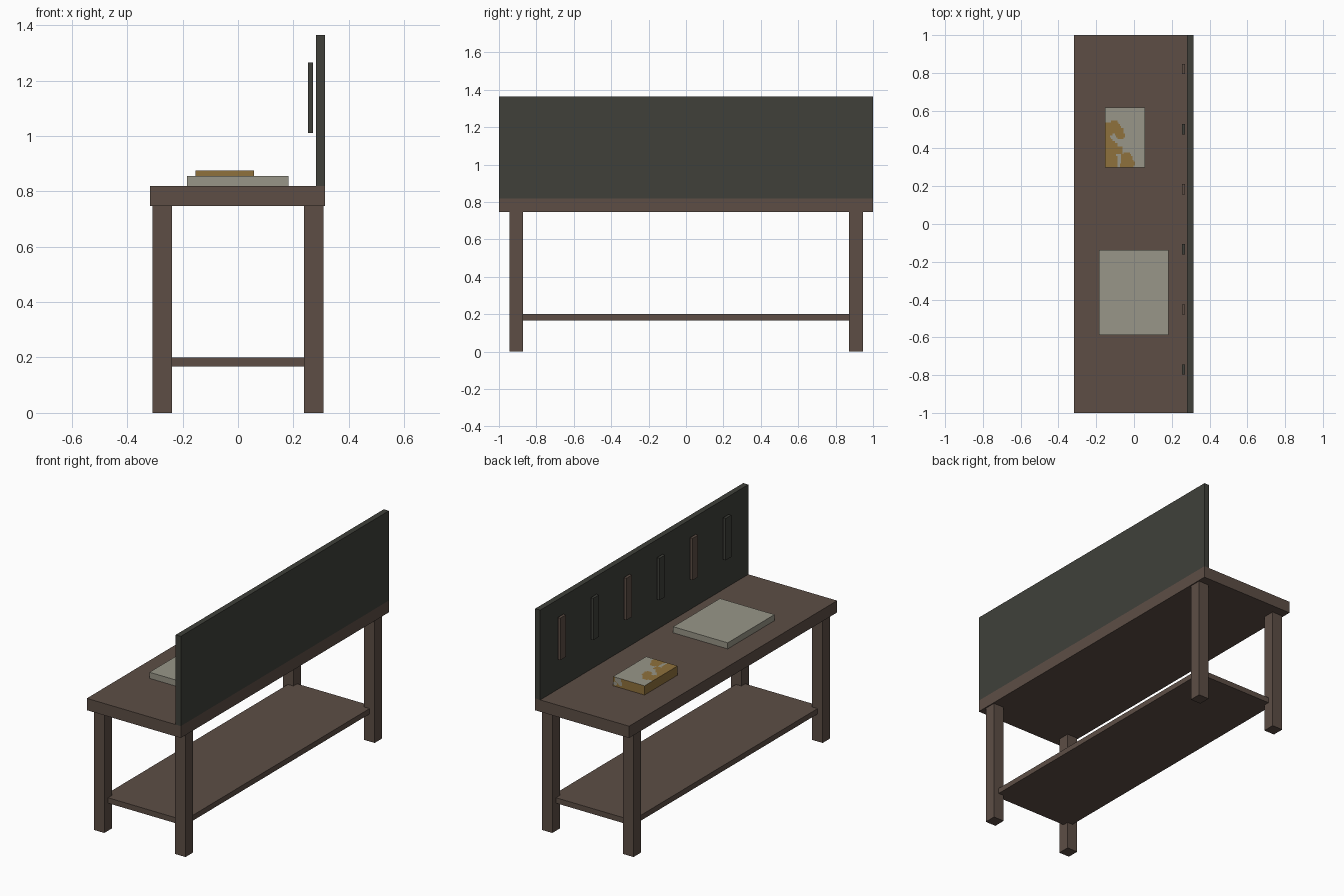
import bpy, bmesh
from mathutils import Vector

cube = bpy.data.objects.get("Cube")
if cube:
    bpy.data.objects.remove(cube, do_unlink=True)


def material(name, rgb):
    m = bpy.data.materials.new(name)
    m.use_nodes = True
    m.diffuse_color = (*rgb, 1)
    bsdf = next(n for n in m.node_tree.nodes if n.type == 'BSDF_PRINCIPLED')
    bsdf.inputs["Base Color"].default_value = (*rgb, 1)
    return m


wood = material("brown wood", (0.109, 0.076, 0.060))
dark = material("dark panel", (0.050, 0.051, 0.042))
grey = material("pale grey", (0.314, 0.305, 0.246))
gold = material("ochre", (0.275, 0.165, 0.045))


def box(name, mat, x, y, z, cuts=0):
    """Box spanning the given (low, high) ranges."""
    bm = bmesh.new()
    bmesh.ops.create_cube(bm, size=1)
    if cuts:
        bmesh.ops.subdivide_edges(bm, edges=bm.edges[:], cuts=cuts, use_grid_fill=True)
    for v in bm.verts:
        v.co = Vector([(lo + hi) / 2 + c * (hi - lo) for c, (lo, hi) in zip(v.co, (x, y, z))])
    me = bpy.data.meshes.new(name)
    bm.to_mesh(me)
    bm.free()
    me.materials.append(mat)
    ob = bpy.data.objects.new(name, me)
    bpy.context.collection.objects.link(ob)
    return ob


# Bench
box("table_top", wood, (-0.317, 0.315), (-1, 1), (0.747, 0.819))
box("lower_shelf", wood, (-0.275, 0.275), (-0.908, 0.908), (0.167, 0.2))
for sx, side in ((-1, "right"), (1, "left")):
    for sy, end in ((-1, "front"), (1, "back")):
        box(f"{end}_{side}_leg", wood, sorted((sx * 0.238, sx * 0.309)),
            sorted((sy * 0.872, sy * 0.945)), (0, 0.747))

# Tool board with hanging tools
box("tool_board", dark, (0.281, 0.315), (-1, 1), (0.819, 1.365))
for i in range(6):
    y = 0.82 - i * 0.318
    box(f"hanging_tool_{i + 1}", dark if i % 2 else wood,
        (0.253, 0.27), (y - 0.027, y + 0.027), (1.01, 1.265))

# Items on the bench
box("flat_slab", grey, (-0.184, 0.183), (-0.588, -0.138), (0.819, 0.856))
parcel = box("patched_box", gold, (-0.154, 0.058), (0.3, 0.618), (0.819, 0.875), cuts=31)
parcel.data.materials.append(grey)

# Patches on the box: ochre spots (x, y, radius) on the pale top
ochre_spots = [(-0.135, 0.505, 0.036), (-0.105, 0.515, 0.032), (-0.08, 0.49, 0.028),
               (-0.07, 0.47, 0.022), (-0.15, 0.43, 0.04), (-0.12, 0.4, 0.038),
               (-0.08, 0.39, 0.022), (-0.14, 0.35, 0.05), (-0.115, 0.32, 0.03),
               (-0.04, 0.35, 0.03), (-0.02, 0.32, 0.024), (-0.055, 0.31, 0.02)]
pale_spots = [(0.025, 0.862, 0.02), (0.01, 0.845, 0.014), (0.045, 0.835, 0.012)]


def inside(a, b, spots):
    return any((a - u) ** 2 + (b - v) ** 2 < r * r for u, v, r in spots)


for f in parcel.data.polygons:
    c = f.center
    if f.normal.z > 0.5:
        f.material_index = 0 if inside(c.x, c.y, ochre_spots) else 1
    elif f.normal.y > 0.5:
        f.material_index = 1 if inside(c.x, c.z, pale_spots) else 0
